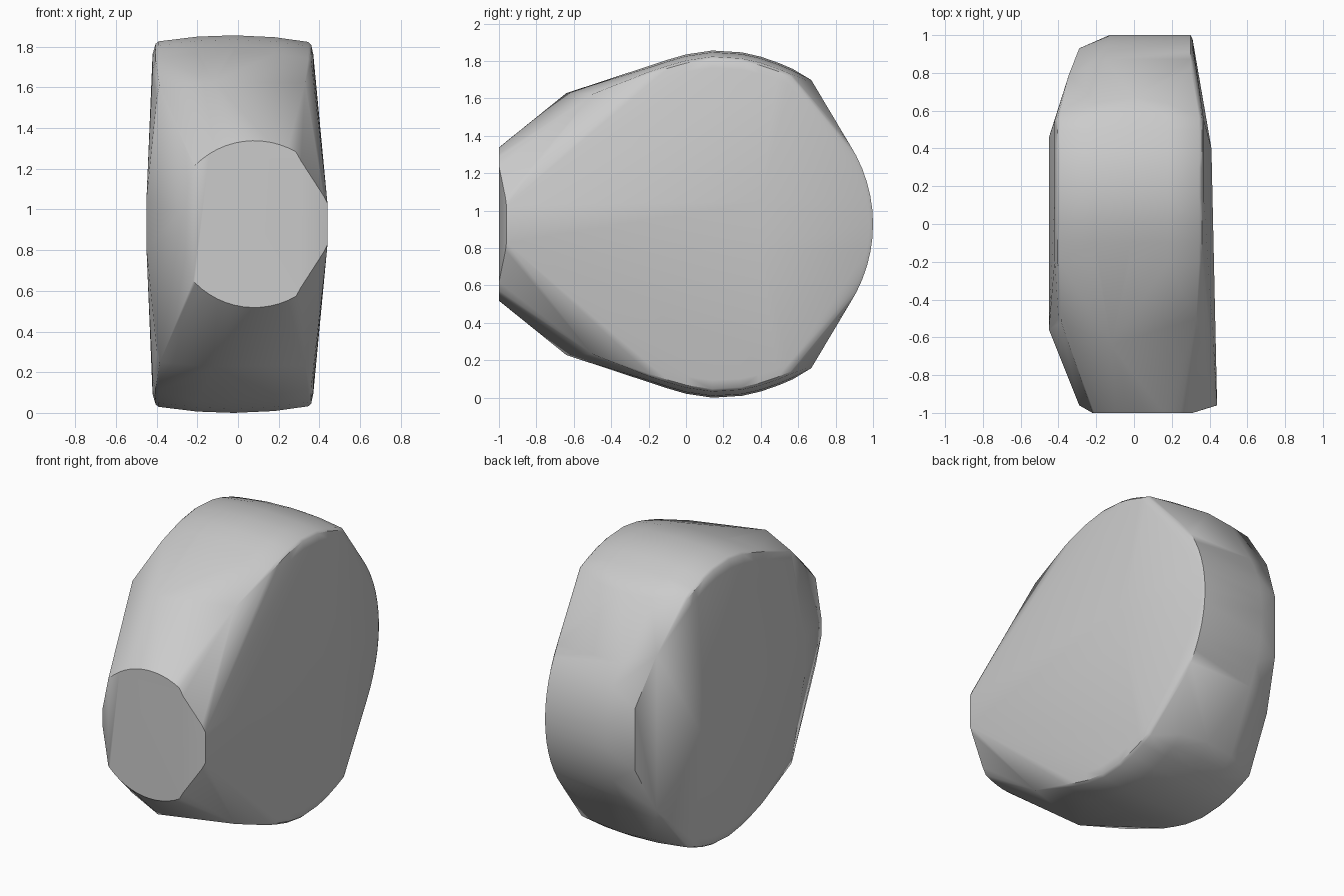
import bpy, bmesh, math

if "Cube" in bpy.data.objects:
    bpy.data.objects.remove(bpy.data.objects["Cube"])

MID = 0.93          # height of the mirror plane
points = []


def add(x, y, dz=0.0):
    """Point mirrored above and below the mid plane."""
    points.append((x, y, MID + dz))
    if dz:
        points.append((x, y, MID - dz))


# Crowned top and bottom: one profile repeated across the width
crown = [(-0.2, 0.845), (-0.1, 0.878), (0.0, 0.907), (0.14, 0.928), (0.3, 0.918),
         (0.4, 0.895), (0.5, 0.86), (0.57, 0.83)]
for x, scale in [(-0.42, 0.90), (-0.405, 0.955), (-0.39, 0.968), (-0.2, 0.993),
                 (-0.02, 1.0), (0.18, 0.99), (0.345, 0.965), (0.36, 0.95), (0.37, 0.9)]:
    for y, dz in crown:
        add(x, 0.14 + (y - 0.14) * (scale * 0.5 + 0.5), dz * scale)
for x, y in [(-0.2, 0.64), (0.0, 0.67), (0.18, 0.64)]:
    add(x, y, 0.77)

# Front slopes of the body
add(-0.12, -0.64, 0.70)
add(-0.385, -0.52, 0.68)
add(-0.40, -0.5, 0.62)
add(0.33, -0.5, 0.695)

# Rounded back
for i in range(9):
    a = math.radians(i * 5.5)
    y, dz = 0.21 + 0.79 * math.cos(a), 0.79 * math.sin(a)
    fade = math.cos(a) ** 2
    add(-0.2 + 0.07 * fade, y, dz)
    add(0.3, y, dz)
    add(0.325 - 0.015 * fade, y - 0.02, dz)
add(-0.29, 0.93, 0.2)
add(-0.345, 0.79, 0.5)

# Gently bulging side faces
for y in (-0.56, 0.46):
    add(-0.45, y, 0.12)
add(0.41, 0.4, 0.12)
add(0.44, -0.96, 0.1)
add(0.42, -0.965, 0.14)

# Round front end, clipped at both sides
for i in range(13):
    a = math.radians(60 + i * 6.25)
    add(0.08 + 0.41 * math.cos(a), -1.0, 0.41 * math.sin(a))
add(0.31, -1.0, 0.31)
add(-0.22, -1.0, 0.28)
add(-0.29, -0.96, 0.05)

# Solid body wrapped around the guide points
bm = bmesh.new()
for p in points:
    bm.verts.new(p)
hull = bmesh.ops.convex_hull(bm, input=bm.verts)
loose = {g for g in hull["geom_interior"] + hull["geom_unused"]
         if isinstance(g, bmesh.types.BMVert)}
bmesh.ops.delete(bm, geom=list(loose), context="VERTS")
bmesh.ops.recalc_face_normals(bm, faces=bm.faces)
low = min(v.co.z for v in bm.verts)
bmesh.ops.translate(bm, vec=(0, 0, -low), verts=bm.verts)
mesh = bpy.data.meshes.new("rounded_block")
bm.to_mesh(mesh)
bm.free()

body = bpy.data.objects.new("rounded_block", mesh)
bpy.context.collection.objects.link(body)

# Plain grey material
grey = bpy.data.materials.new("plain_grey")
grey.use_nodes = True
color = (0.6, 0.6, 0.6, 1.0)
grey.diffuse_color = color
grey.node_tree.nodes["Principled BSDF"].inputs["Base Color"].default_value = color
mesh.materials.append(grey)

bpy.context.view_layer.objects.active = body
body.select_set(True)
bpy.ops.object.shade_smooth_by_angle(angle=math.radians(35))
